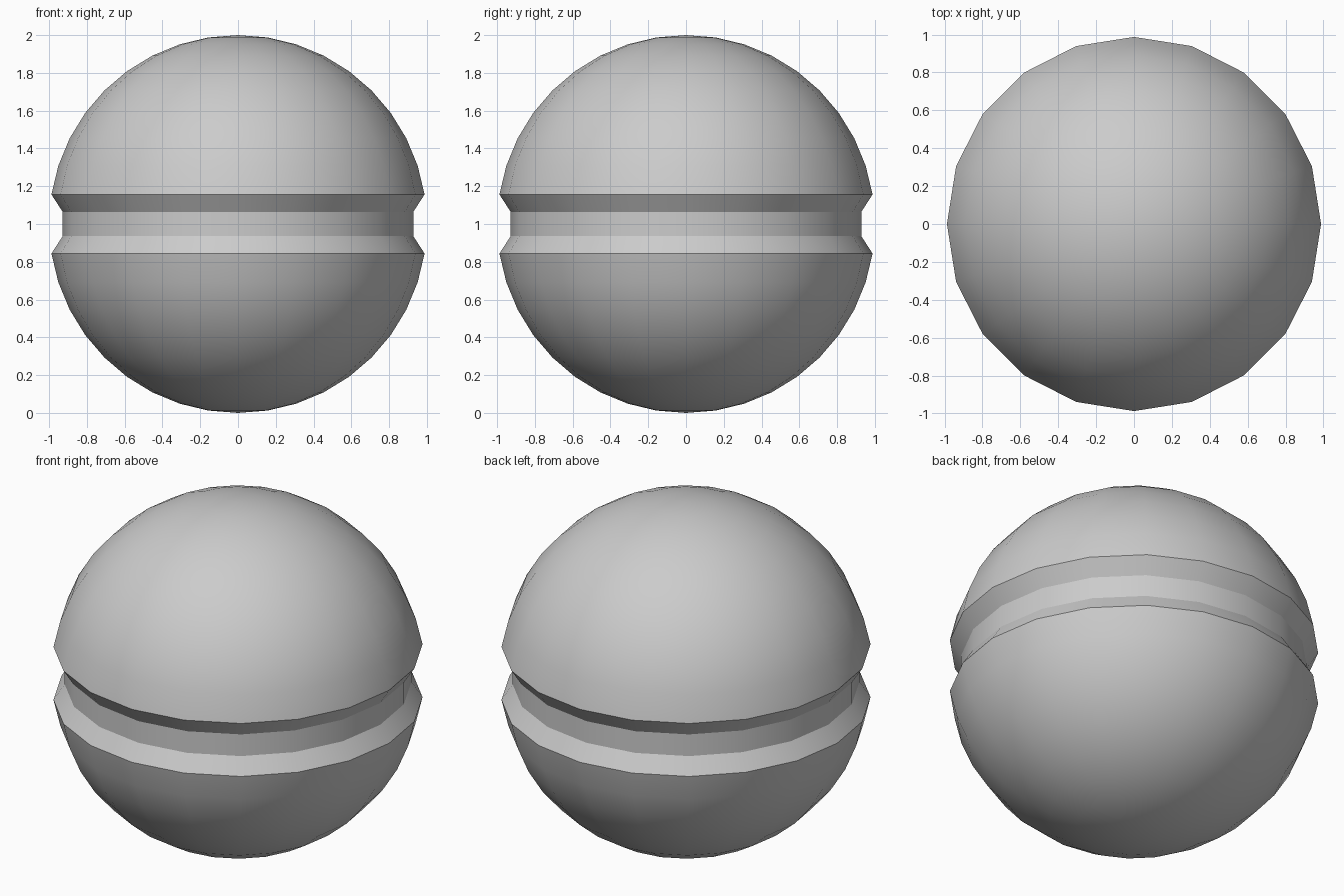
import bpy, bmesh, math

if "Cube" in bpy.data.objects:
    bpy.data.objects.remove(bpy.data.objects["Cube"])

SEGMENTS = 20      # sides around the ball
RINGS = 20         # steps from pole to pole
GROOVE_R = 0.928   # radius of the groove floor
GROOVE_H = 0.064   # half height of the groove floor

# Ball: low-poly sphere with its equator ring left out
step = math.pi / RINGS
upper = [(math.cos(i * step), math.sin(i * step)) for i in range(RINGS // 2, 0, -1)]
upper[0] = (0.0, 1.0)
# Groove: sloped sides down to a narrow vertical band
upper.append((GROOVE_R, GROOVE_H))
profile = upper + [(r, -z) for r, z in reversed(upper)]

# Spin the half profile around z
bm = bmesh.new()
verts = [bm.verts.new((r, 0, z + 1)) for r, z in profile]
edges = [bm.edges.new(pair) for pair in zip(verts, verts[1:])]
bmesh.ops.spin(bm, geom=verts + edges, cent=(0, 0, 0), axis=(0, 0, 1),
               angle=math.tau, steps=SEGMENTS)
bmesh.ops.remove_doubles(bm, verts=bm.verts, dist=1e-4)
bmesh.ops.recalc_face_normals(bm, faces=bm.faces)

mesh = bpy.data.meshes.new("grooved_ball")
bm.to_mesh(mesh)
bm.free()
ball = bpy.data.objects.new("grooved_ball", mesh)
bpy.context.collection.objects.link(ball)

# Smooth shell with crisp groove edges
bpy.context.view_layer.objects.active = ball
ball.select_set(True)
bpy.ops.object.shade_smooth_by_angle(angle=math.radians(30))
